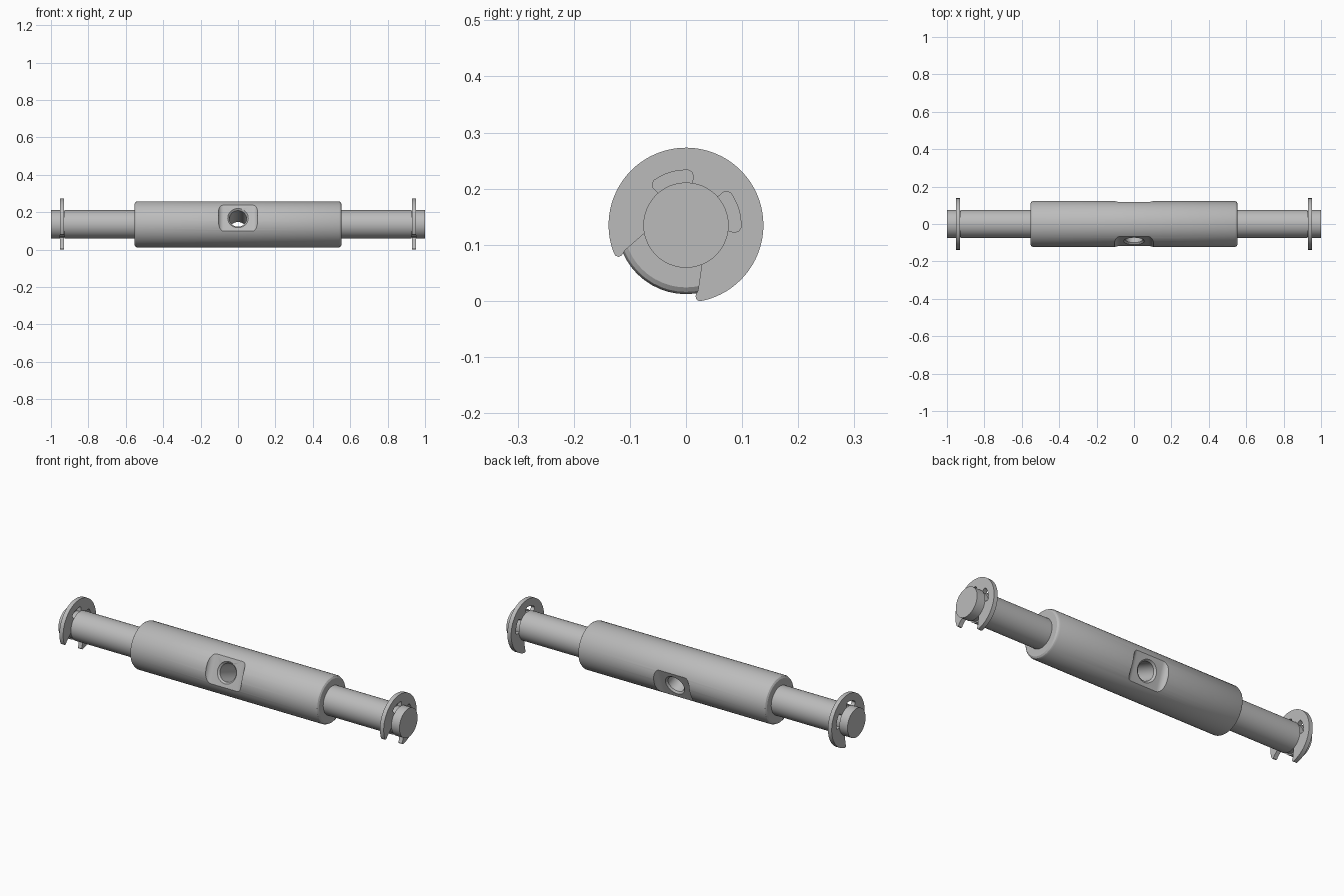
import bpy, bmesh, math
from mathutils import Matrix

AXIS_Z = 0.135      # height of the pin's centre line
BORE_TILT = 70      # cross bore leans 20 degrees up from the front
CLIP_OPENING = 241.5

cube = bpy.data.objects.get("Cube")
if cube:
    bpy.data.objects.remove(cube, do_unlink=True)

steel = bpy.data.materials.new("grey_steel")
steel.use_nodes = True
steel.diffuse_color = (0.5, 0.5, 0.5, 1)
steel.node_tree.nodes["Principled BSDF"].inputs["Base Color"].default_value = (0.5, 0.5, 0.5, 1)


def finish(name, bm, turn=Matrix()):
    """Turn the mesh, lift it onto the centre line and link it."""
    bmesh.ops.recalc_face_normals(bm, faces=bm.faces)
    bm.transform(Matrix.Translation((0, 0, AXIS_Z)) @ turn)
    mesh = bpy.data.meshes.new(name)
    bm.to_mesh(mesh)
    bm.free()
    mesh.materials.append(steel)
    obj = bpy.data.objects.new(name, mesh)
    bpy.context.collection.objects.link(obj)
    return obj


def activate(obj):
    bpy.ops.object.select_all(action="DESELECT")
    obj.select_set(True)
    bpy.context.view_layer.objects.active = obj


def lathe(name, profile, turn, sides=48):
    """Spin (height, radius) pairs round local z and cap both ends."""
    bm = bmesh.new()
    rings = []
    for h, r in profile:
        angles = [math.tau * i / sides for i in range(sides)]
        rings.append([bm.verts.new((r * math.cos(a), r * math.sin(a), h)) for a in angles])
    for low, high in zip(rings, rings[1:]):
        for i in range(sides):
            j = (i + 1) % sides
            bm.faces.new((low[i], low[j], high[j], high[i]))
    bm.faces.new(rings[0])
    bm.faces.new(rings[-1])
    return finish(name, bm, turn)


def prism(name, outline, direction, turn=Matrix()):
    """Extrude a closed outline."""
    bm = bmesh.new()
    face = bm.faces.new([bm.verts.new(p) for p in outline])
    grown = bmesh.ops.extrude_face_region(bm, geom=[face])["geom"]
    verts = [v for v in grown if isinstance(v, bmesh.types.BMVert)]
    bmesh.ops.translate(bm, verts=verts, vec=direction)
    return finish(name, bm, turn)


def turn_x(degrees):
    return Matrix.Rotation(math.radians(degrees), 4, "X")


# Pin with thick middle, chamfered shoulders and a clip groove at each end
half = [(0.553, 0.076), (0.553, 0.111), (0.548, 0.119), (0.54, 0.123)]
half = [(1, 0.076), (0.953, 0.076), (0.953, 0.069), (0.927, 0.069), (0.927, 0.076)] + half
profile = [(-h, r) for h, r in half] + half[::-1]
pin = lathe("cross_drilled_pin", profile, Matrix.Rotation(math.pi / 2, 4, "Y"))

# Flat pockets with rounded ends, on opposite sides of the middle
floor, reach, fillet = 0.098, 0.106, 0.03
arc = [math.radians(15 * i) for i in range(7)]
right = [(reach - fillet + fillet * math.sin(a), floor + fillet - fillet * math.cos(a)) for a in arc]
right.append((reach, 0.2))
pocket = right + [(-x, d) for x, d in right[::-1]]
cutters = [prism("pocket_cutter", [(x, -0.15, d) for x, d in pocket], (0, 0.3, 0),
                 turn_x(BORE_TILT + side)) for side in (0, 180)]

# Cross bore with a countersink at both mouths
mouth = [(0.12, 0.077), (0.098, 0.055), (0.089, 0.046)]
bore = [(-h, r) for h, r in mouth] + mouth[::-1]
cutters.append(lathe("bore_cutter", bore, turn_x(BORE_TILT), 32))

activate(pin)
for cutter in cutters:
    cut = pin.modifiers.new("cut", "BOOLEAN")
    cut.operation = "DIFFERENCE"
    cut.solver = "EXACT"
    cut.object = cutter
    bpy.ops.object.modifier_apply(modifier=cut.name)
    bpy.data.objects.remove(cutter, do_unlink=True)
bpy.ops.object.shade_smooth_by_angle(angle=math.radians(30))


# Retaining clips: radius and angle from the opening, for one half
def sweep(radius, start, end, steps):
    return [(radius, start + (end - start) * i / steps) for i in range(steps + 1)]


clip = sweep(0.138, 180, 41, 30)                                        # outer rim
clip += [(0.137, 38), (0.133, 36.3), (0.127, 36.2), (0.118, 39)]        # rounded tip
clip += sweep(0.07, 53, 111, 10)                                        # side prong
clip += [(0.088, 110), (0.095, 112.5)] + sweep(0.098, 116, 154, 8)      # relief notch
clip += [(0.095, 158), (0.088, 160)] + sweep(0.07, 160, 180, 4)         # centre prong
mirrored = [(r, -a) for r, a in clip[-2:0:-1]]
outline = []
for r, a in clip + mirrored:
    a = math.radians(a + CLIP_OPENING)
    outline.append((-0.011, r * math.cos(a), r * math.sin(a)))

for name, x in (("left_retaining_clip", 0.94), ("right_retaining_clip", -0.94)):
    ring = prism(name, outline, (0.022, 0, 0), Matrix.Translation((x, 0, 0)))
    activate(ring)
    bpy.ops.object.shade_smooth_by_angle(angle=math.radians(30))
